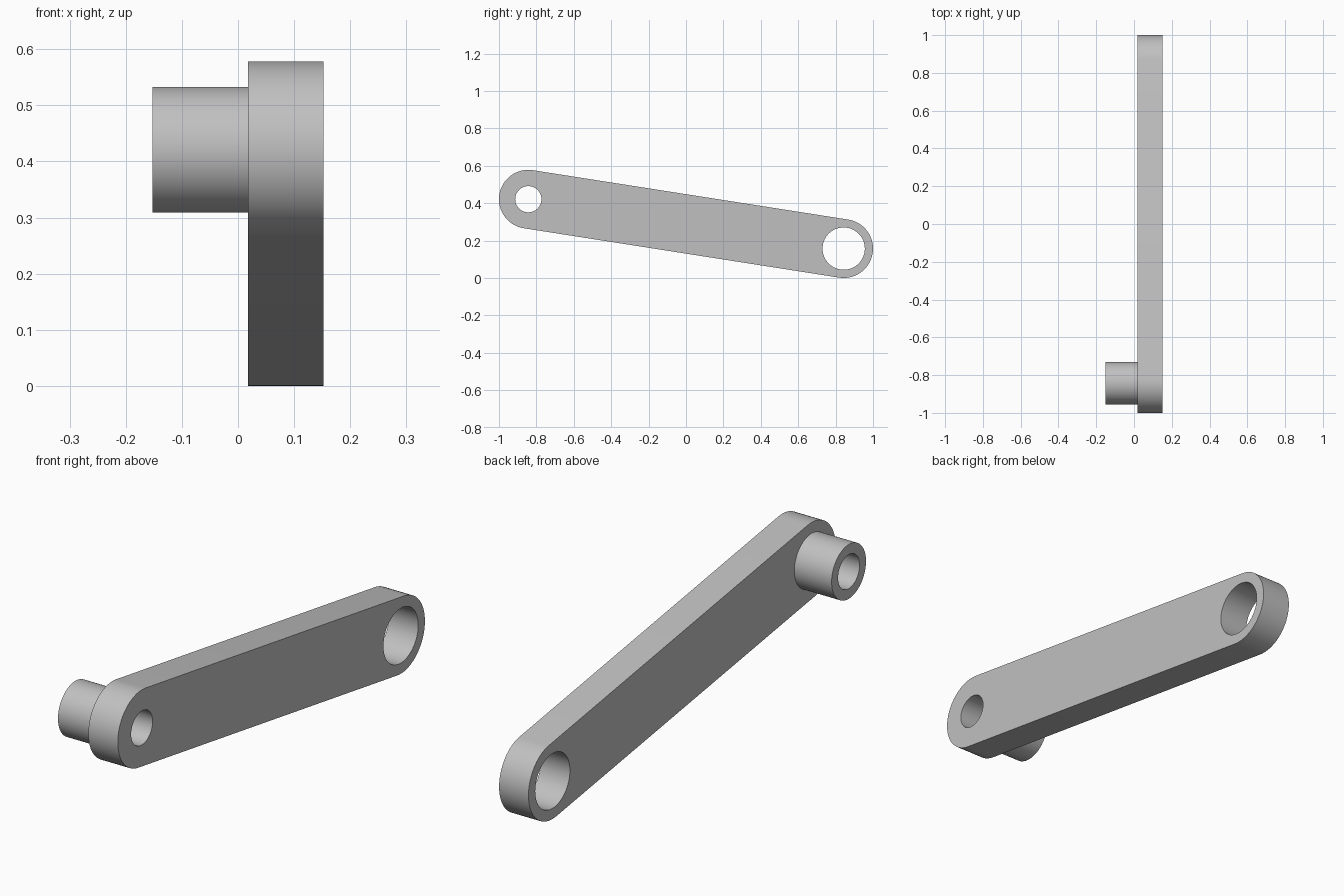
import bpy
from math import pi, sin, cos, atan2, radians
from mathutils import Matrix

cube = bpy.data.objects.get("Cube")
if cube:
    bpy.data.objects.remove(cube, do_unlink=True)

PIN = (-0.843, 0.421)     # small bore centre (y, z)
EYE = (0.843, 0.157)      # large bore centre (y, z)
END_R, BOSS_R, PIN_R, EYE_R = 0.157, 0.112, 0.07, 0.113
X_BACK, X_JOINT, X_FACE = -0.152, 0.018, 0.152

grey = bpy.data.materials.new("light grey metal")
grey.use_nodes = True
colour = (0.53, 0.53, 0.53, 1)
grey.diffuse_color = colour
grey.node_tree.nodes["Principled BSDF"].inputs["Base Color"].default_value = colour


def arc(centre, r, start, sweep, steps):
    return [(centre[0] + r * cos(start + sweep * i / steps),
             centre[1] + r * sin(start + sweep * i / steps)) for i in range(steps + 1)]


def circle(centre, r):
    return arc(centre, r, 0, 2 * pi, 64)[:-1]


def plate(name, loops, x0, x1):
    """Fill nested y-z outlines (inner ones become holes) and extrude along x."""
    curve = bpy.data.curves.new(name + "_profile", "CURVE")
    curve.dimensions = "2D"
    curve.fill_mode = "BOTH"
    curve.extrude = (x1 - x0) / 2
    for loop in loops:
        spline = curve.splines.new("POLY")
        spline.points.add(len(loop) - 1)
        for point, (y, z) in zip(spline.points, loop):
            point.co = (y, z, 0, 1)
        spline.use_cyclic_u = True
    helper = bpy.data.objects.new(name + "_profile", curve)
    bpy.context.collection.objects.link(helper)
    bpy.context.view_layer.update()
    depsgraph = bpy.context.evaluated_depsgraph_get()
    mesh = bpy.data.meshes.new_from_object(helper.evaluated_get(depsgraph))
    bpy.data.objects.remove(helper, do_unlink=True)

    # Turn profile axes (y, z, depth) into model axes
    turn = Matrix(((0, 0, 1, 0), (1, 0, 0, 0), (0, 1, 0, 0), (0, 0, 0, 1)))
    mesh.transform(Matrix.Translation(((x0 + x1) / 2, 0, 0)) @ turn)
    mesh.name = name
    mesh.materials.clear()
    mesh.materials.append(grey)
    obj = bpy.data.objects.new(name, mesh)
    bpy.context.collection.objects.link(obj)

    # Weld caps to walls, then smooth the round walls only
    bpy.ops.object.select_all(action="DESELECT")
    obj.select_set(True)
    bpy.context.view_layer.objects.active = obj
    bpy.ops.object.mode_set(mode="EDIT")
    bpy.ops.mesh.select_all(action="SELECT")
    bpy.ops.mesh.remove_doubles(threshold=0.0001)
    bpy.ops.mesh.normals_make_consistent(inside=False)
    bpy.ops.object.mode_set(mode="OBJECT")
    bpy.ops.object.shade_smooth_by_angle(angle=radians(30))
    return obj


# Link arm with rounded ends and two bores
tilt = atan2(EYE[1] - PIN[1], EYE[0] - PIN[0])
outline = (arc(EYE, END_R, tilt - pi / 2, pi, 32)
           + arc(PIN, END_R, tilt + pi / 2, pi, 32))
plate("link_arm", [outline, circle(PIN, PIN_R), circle(EYE, EYE_R)], X_JOINT, X_FACE)

# Hollow boss behind the small bore
plate("hollow_boss", [circle(PIN, BOSS_R), circle(PIN, PIN_R)], X_BACK, X_JOINT)
